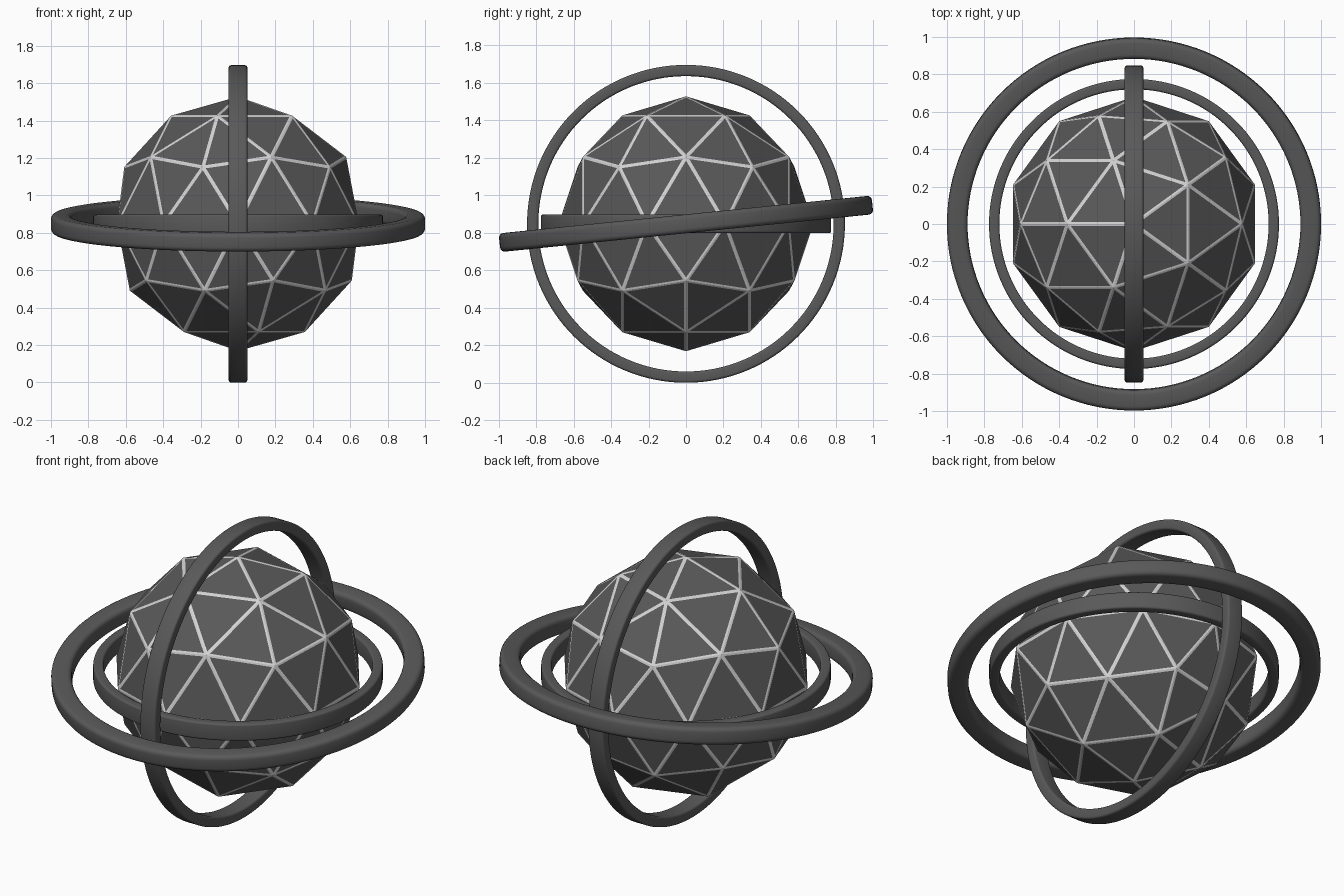
import bpy
import bmesh
from math import radians, pi, cos, sin
from mathutils import Vector, Matrix

CENTRE = 0.848

if "Cube" in bpy.data.objects:
    bpy.data.objects.remove(bpy.data.objects["Cube"])


def make_material(name, value):
    mat = bpy.data.materials.new(name)
    mat.use_nodes = True
    colour = (value, value, value, 1)
    mat.diffuse_color = colour
    mat.node_tree.nodes["Principled BSDF"].inputs["Base Color"].default_value = colour
    return mat


dark = make_material("dark grey", 0.1)
light = make_material("light grey", 0.65)


def make_object(name, bm, materials):
    mesh = bpy.data.meshes.new(name)
    bm.to_mesh(mesh)
    bm.free()
    for mat in materials:
        mesh.materials.append(mat)
    obj = bpy.data.objects.new(name, mesh)
    bpy.context.collection.objects.link(obj)
    obj.location.z = CENTRE
    return obj


def make_ring(name, outer, inner, height, corner, rotation, segments=128):
    """Sweep a rounded rectangle around the local z axis."""
    half_w, half_h = (outer - inner) / 2 - corner, height / 2 - corner
    profile = []
    for i, (sx, sz) in enumerate([(1, 1), (-1, 1), (-1, -1), (1, -1)]):
        for step in range(5):
            a = (i + step / 4) * pi / 2
            profile.append(((outer + inner) / 2 + sx * half_w + corner * cos(a),
                            sz * half_h + corner * sin(a)))
    bm = bmesh.new()
    loops = []
    for s in range(segments):
        turn = Matrix.Rotation(2 * pi * s / segments, 3, 'Z')
        loops.append([bm.verts.new(turn @ Vector((r, 0, z))) for r, z in profile])
    count = len(profile)
    for s in range(segments):
        a, b = loops[s], loops[(s + 1) % segments]
        for i in range(count):
            j = (i + 1) % count
            bm.faces.new((a[i], b[i], b[j], a[j]))
    bmesh.ops.recalc_face_normals(bm, faces=bm.faces)
    obj = make_object(name, bm, [dark])
    obj.rotation_euler = rotation
    bpy.ops.object.select_all(action='DESELECT')
    obj.select_set(True)
    bpy.context.view_layer.objects.active = obj
    bpy.ops.object.shade_smooth_by_angle(angle=radians(40))
    return obj


# Faceted ball with pale seams around every panel
bm = bmesh.new()
bmesh.ops.create_icosphere(bm, subdivisions=2, radius=0.68,
                           matrix=Matrix.Rotation(pi, 4, 'Z'))
panels = list(bm.faces)
seams = bmesh.ops.inset_individual(bm, faces=panels, thickness=0.01,
                                   use_even_offset=True)["faces"]
for face in seams:
    face.material_index = 1
for face in panels:
    face.material_index = 0
make_object("faceted_ball", bm, [dark, light])

# Three rings around the ball
make_ring("outer_tilted_ring", 1.0, 0.89, 0.1, 0.025, (radians(5.8), 0, 0))
make_ring("inner_level_ring", 0.775, 0.72, 0.1, 0.012, (0, 0, 0))
make_ring("upright_ring", 0.848, 0.788, 0.1, 0.013, (0, pi / 2, 0))
